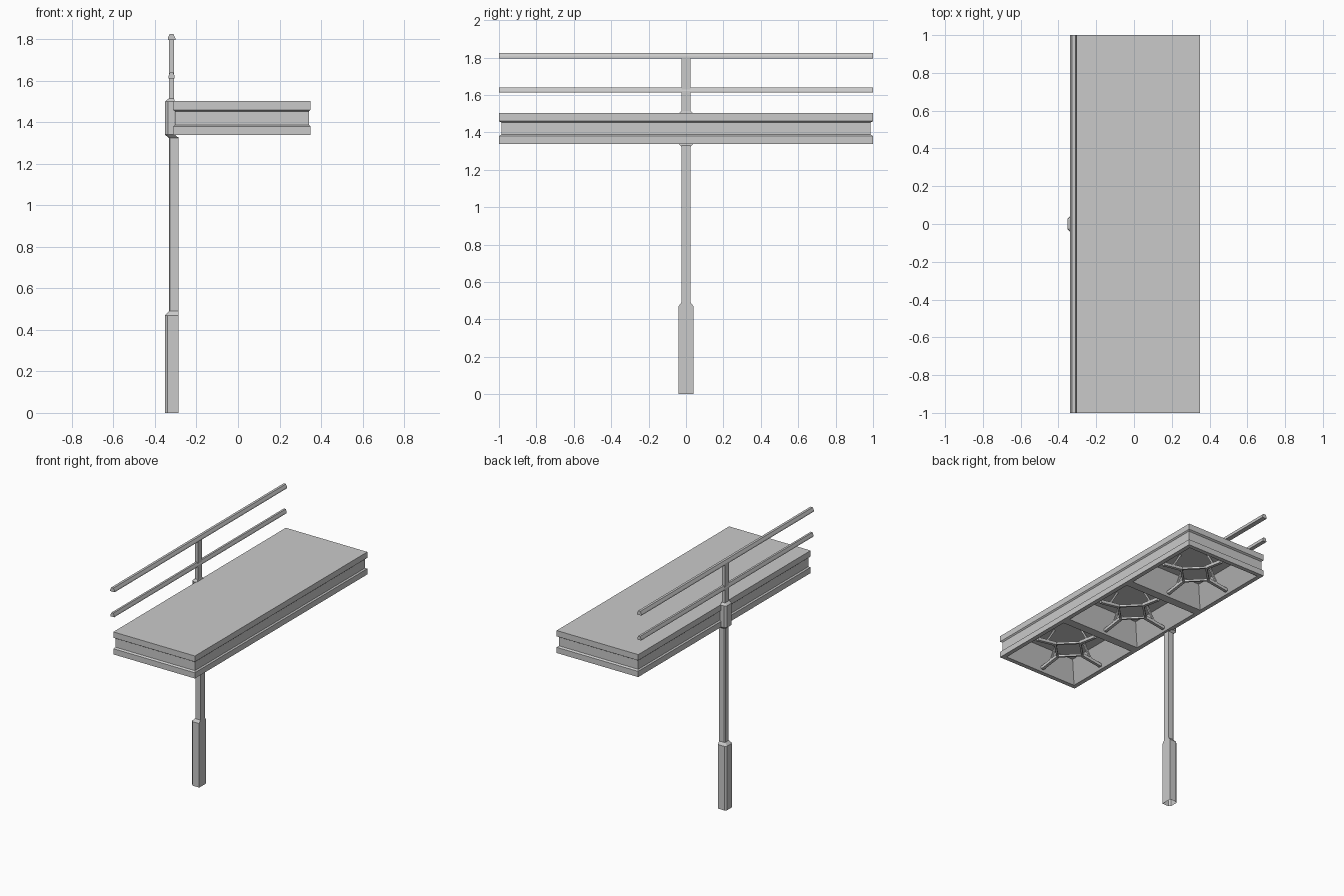
import bpy, bmesh, math
from mathutils import Vector

cube = bpy.data.objects.get("Cube")
if cube:
    bpy.data.objects.remove(cube, do_unlink=True)

grey = bpy.data.materials.new("grey metal")
grey.use_nodes = True
colour = (0.59, 0.59, 0.59, 1)
grey.diffuse_color = colour
grey.node_tree.nodes["Principled BSDF"].inputs["Base Color"].default_value = colour


def finish(name, bm):
    bmesh.ops.recalc_face_normals(bm, faces=bm.faces)
    mesh = bpy.data.meshes.new(name)
    bm.to_mesh(mesh)
    bm.free()
    mesh.materials.append(grey)
    obj = bpy.data.objects.new(name, mesh)
    bpy.context.collection.objects.link(obj)


def rect(x0, x1, y0, y1, z):
    return [(x0, y0, z), (x1, y0, z), (x1, y1, z), (x0, y1, z)]


def chamfered(x0, x1, half, cut, z):
    """Rectangle ring whose two outer corners are cut off."""
    return [(x1, -half, z), (x1, half, z), (x0 + cut, half, z),
            (x0, half - cut, z), (x0, cut - half, z), (x0 + cut, -half, z)]


def loft(bm, rings, cap_start=False, cap_end=True):
    """Join a stack of matching point rings with quads."""
    loops = [[bm.verts.new(p) for p in ring] for ring in rings]
    for a, b in zip(loops, loops[1:]):
        for i in range(len(a)):
            j = (i + 1) % len(a)
            bm.faces.new((a[i], a[j], b[j], b[i]))
    if cap_start:
        bm.faces.new(loops[0][::-1])
    if cap_end:
        bm.faces.new(loops[-1])


def beam(bm, start, end, width):
    """Square bar between two points."""
    a, b = Vector(start), Vector(end)
    d = (b - a).normalized()
    side = d.cross(Vector((0, 0, 1))).normalized() * width / 2
    up = side.cross(d).normalized() * width / 2
    loft(bm, [[p + side + up, p - side + up, p - side - up, p + side - up]
              for p in (a, b)], True, True)


# Column: wide open-bottomed base, shoulder, slim shaft
bm = bmesh.new()
loft(bm, [chamfered(-.352, -.287, .04, .012, 0), chamfered(-.352, -.287, .04, .012, .47),
          chamfered(-.333, -.287, .025, .006, .49), chamfered(-.333, -.287, .025, .006, 1.33)])
finish("column", bm)

# Bracket clamping the deck edge
bm = bmesh.new()
loft(bm, [chamfered(-.333, -.287, .025, .006, 1.325),
          chamfered(-.352, -.305, .04, .015, 1.34),
          chamfered(-.352, -.305, .04, .015, 1.5),
          chamfered(-.333, -.308, .025, .004, 1.515)], True)
finish("bracket", bm)

# Railing post and two long rails
bm = bmesh.new()
loft(bm, [rect(-.333, -.308, -.025, .025, 1.5), rect(-.333, -.308, -.025, .025, 1.8)])
finish("rail_post", bm)
for name, z, half in (("top_rail", 1.796, .018), ("middle_rail", 1.612, .015)):
    profile = [(-half, 0), (half, 0), (half, .01), (half * .5, .029),
               (-half * .5, .029), (-half, .01)]
    bm = bmesh.new()
    loft(bm, [[(x - .32, y, z + h) for x, h in profile] for y in (-1, 1)], True)
    finish(name, bm)

# Deck: two rims with a recessed band between them
X0, X1, BOTTOM, FLOOR = -.312, .35, 1.338, 1.478
bm = bmesh.new()
loft(bm, [rect(X0 + i * .7, X1 - i * .7, i - 1, 1 - i, z) for i, z in
          ((0, BOTTOM), (0, 1.38), (.013, 1.388), (.013, 1.452), (0, 1.46), (0, 1.503))])

# Underside: three sloped wells
cell = 2 / 3
for k in range(3):
    y = -1 + k * cell
    loft(bm, [rect(X0 + i, X1 - i, y + i, y + cell - i, z) for i, z in
              ((0, BOTTOM), (.032, BOTTOM), (.11, FLOOR))])
bmesh.ops.remove_doubles(bm, verts=bm.verts, dist=.0001)
finish("deck", bm)

# Cross-shaped frame in each well, braced up to the well floor
mid = (X0 + X1) / 2
for k in (-1, 0, 1):
    bm = bmesh.new()

    def polar(angle, radius, z):
        return (mid + radius * math.cos(angle), k * cell + radius * math.sin(angle), z)

    for q in range(4):
        a = q * math.pi / 2
        beam(bm, polar(a, .12, 1.375), polar(a, .28, 1.352), .022)
        beam(bm, polar(a, .12, 1.375), polar(a + math.pi / 2, .12, 1.375), .014)
        beam(bm, polar(a, .2, 1.363), polar(a, .13, FLOOR), .012)
    finish("well_frame", bm)
